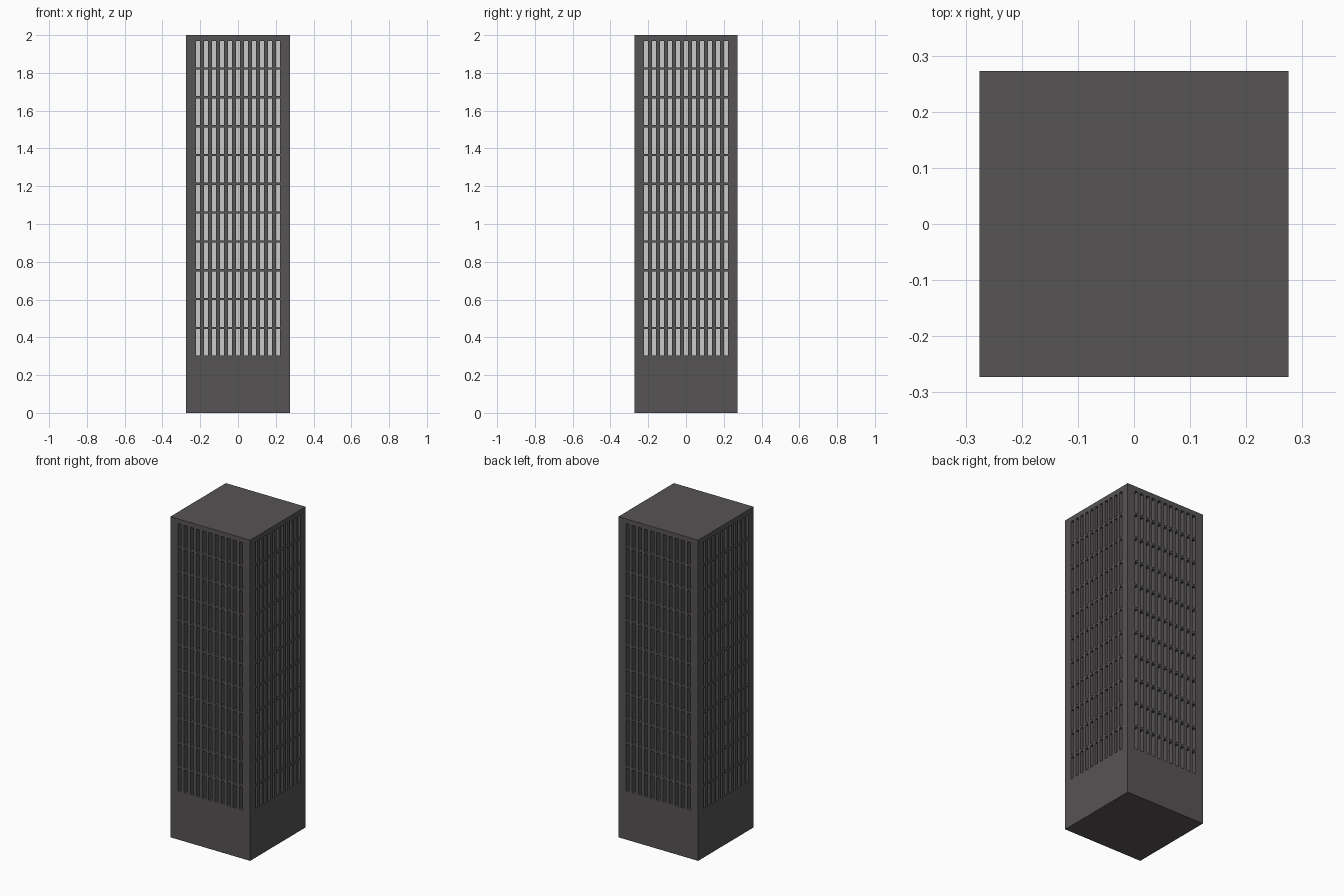
import bpy, bmesh
from mathutils import Matrix, Vector
from math import pi

if "Cube" in bpy.data.objects:
    bpy.data.objects.remove(bpy.data.objects["Cube"])

HX, HY, H = 0.275, 0.273, 2.0      # half widths and height
COLS, ROWS = 11, 11
PITCH_X, SLOT_W = 0.0423, 0.022    # window columns
Z0, PITCH_Z, SLOT_H = 0.303, 0.1526, 0.141
DEPTH = 0.05                       # window recess

concrete = bpy.data.materials.new("dark_concrete")
concrete.diffuse_color = (0.095, 0.087, 0.09, 1)
concrete.use_nodes = True
concrete.node_tree.nodes["Principled BSDF"].inputs["Base Color"].default_value = concrete.diffuse_color


def cuts(lo, hi, start, pitch, size, n):
    """Grid lines: outer edges plus both edges of every window."""
    out = [lo]
    for i in range(n):
        out += [start + i * pitch, start + i * pitch + size]
    return out + [hi]


def add_facade(bm, half_w, half_d, turn):
    """One wall facing -y with recessed window slots, turned about z."""
    us = cuts(-half_w, half_w, -(COLS - 1) / 2 * PITCH_X - SLOT_W / 2, PITCH_X, SLOT_W, COLS)
    zs = cuts(0, H, Z0, PITCH_Z, SLOT_H, ROWS)
    rot = Matrix.Rotation(turn, 4, 'Z')
    grid = [[bm.verts.new(rot @ Vector((u, -half_d, z))) for u in us] for z in zs]
    windows = []
    for j in range(len(zs) - 1):
        for i in range(len(us) - 1):
            f = bm.faces.new((grid[j][i], grid[j][i + 1], grid[j + 1][i + 1], grid[j + 1][i]))
            if i % 2 and j % 2:
                windows.append(f)
    # Push each opening inwards, leaving its back open to the core
    inward = rot @ Vector((0, DEPTH, 0))
    for f in windows:
        front = list(f.verts)
        back = [bm.verts.new(v.co + inward) for v in front]
        for k in range(4):
            m = (k + 1) % 4
            bm.faces.new((front[k], front[m], back[m], back[k]))
    bmesh.ops.delete(bm, geom=windows, context='FACES_ONLY')


def make_object(name, bm, mat=None):
    me = bpy.data.meshes.new(name)
    bm.to_mesh(me)
    bm.free()
    ob = bpy.data.objects.new(name, me)
    bpy.context.collection.objects.link(ob)
    if mat:
        me.materials.append(mat)
    return ob


# Outer tower: four facades, roof and underside
bm = bmesh.new()
for k in range(4):
    w, d = (HX, HY) if k % 2 == 0 else (HY, HX)
    add_facade(bm, w, d, k * pi / 2)
for z, s in ((0, -1), (H, 1)):
    ring = [(-HX, -HY), (HX, -HY), (HX, HY), (-HX, HY)][::s]
    bm.faces.new([bm.verts.new((x, y, z)) for x, y in ring])
make_object("tower_walls", bm, concrete)

# Inner core: pale panes seen at the back of the slots
bm = bmesh.new()
zlo, zhi = 0.28, 1.99
bmesh.ops.create_cube(bm, size=1, matrix=Matrix.Translation((0, 0, (zlo + zhi) / 2)) @
                      Matrix.Diagonal((2 * (HX - DEPTH), 2 * (HY - DEPTH), zhi - zlo, 1)))
make_object("window_core", bm)
